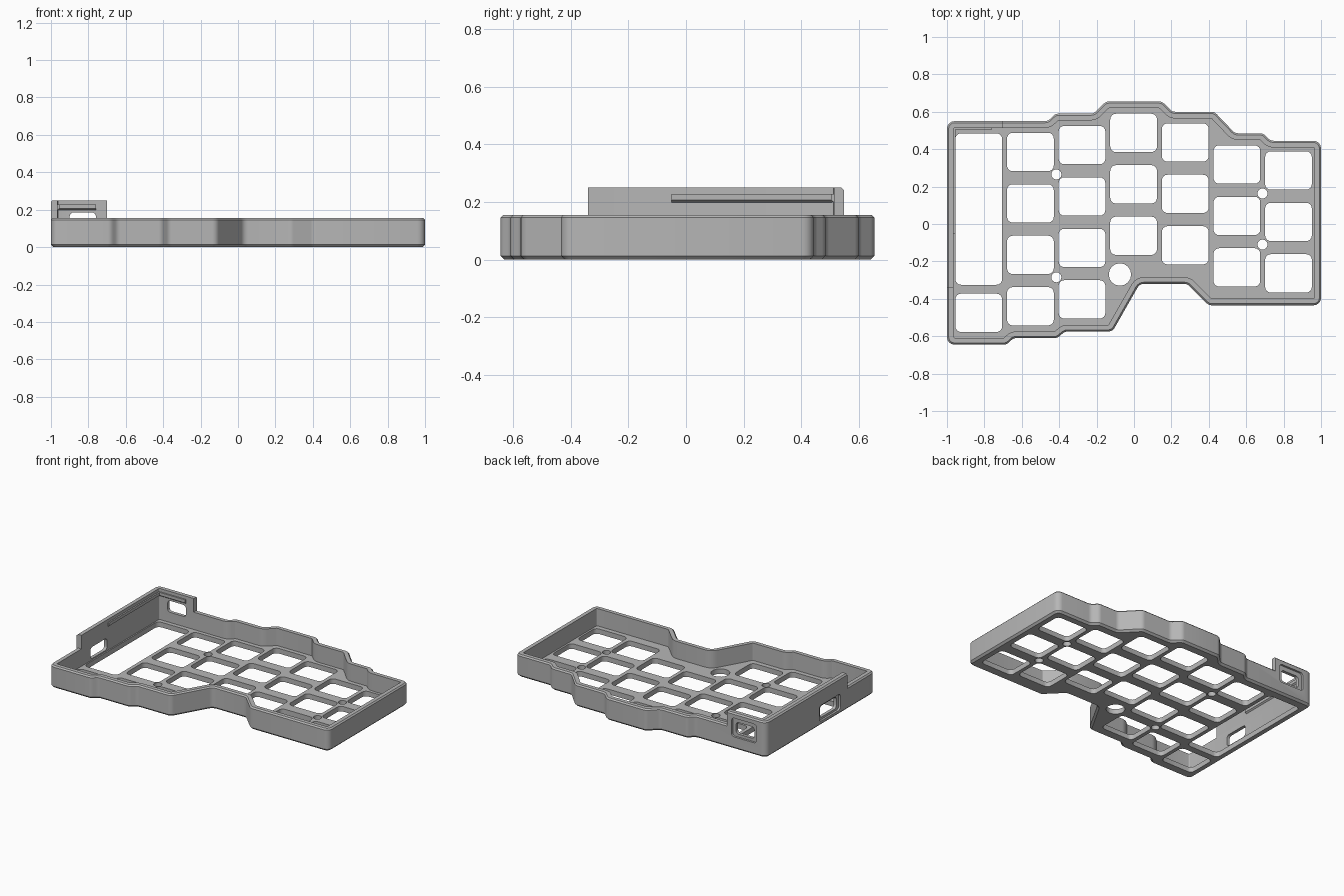
import bpy, bmesh, math
from mathutils import Vector

if "Cube" in bpy.data.objects:
    bpy.data.objects.remove(bpy.data.objects["Cube"])

grey = bpy.data.materials.new("case_grey")
grey.use_nodes = True
GREY = (0.47, 0.47, 0.47, 1)
grey.diffuse_color = GREY
grey.node_tree.nodes["Principled BSDF"].inputs["Base Color"].default_value = GREY

# Case outline, counter-clockwise from the front corner of the tall side
OUTLINE = [Vector(p) for p in [
    (-1, -.645), (-.68, -.645), (-.645, -.61), (-.41, -.61), (-.37, -.575),
    (-.115, -.575), (.03, -.32), (.285, -.32), (.4, -.435), (1, -.435),
    (1, .445), (.73, .445), (.69, .485), (.54, .485), (.43, .6), (.205, .6),
    (.15, .655), (-.15, .655), (-.215, .59), (-.42, .59), (-.46, .55), (-1, .55)]]
WALL, RIM, TOP, FLOOR = .036, .155, .25, .035


def rounded(points, radius, inset=0, steps=4):
    """Inset a polygon and round its corners, always with the same point count."""
    n, sharp, ring = len(points), [], []
    for i, p in enumerate(points):
        a = (p - points[i - 1]).normalized()
        b = (points[(i + 1) % n] - p).normalized()
        na, nb = Vector((-a.y, a.x)), Vector((-b.y, b.x))
        sharp.append((p + (na + nb) * inset / (1 + na.dot(nb)), a, b))
    for p, a, b in sharp:
        turn = a.x * b.y - a.y * b.x
        r = max(radius - inset, .006) if turn > 0 else radius + inset
        angle = math.acos(max(-1, min(1, a.dot(b))))
        t = r * math.tan(angle / 2)
        normal = Vector((-a.y, a.x)) * (1 if turn > 0 else -1)
        start = p - a * t
        for k in range(steps + 1):
            f = angle * k / steps
            ring.append(start + a * r * math.sin(f) + normal * r * (1 - math.cos(f)))
    return ring


def loft(name, rings, closed=False):
    """Skin a list of 3D rings; cap the ends, or join last to first."""
    bm = bmesh.new()
    loops = [[bm.verts.new(p) for p in ring] for ring in rings]
    pairs = list(zip(loops, loops[1:]))
    if closed:
        pairs.append((loops[-1], loops[0]))
    else:
        bm.faces.new(loops[0][::-1])
        bm.faces.new(loops[-1])
    for low, high in pairs:
        for i in range(len(low)):
            j = (i + 1) % len(low)
            bm.faces.new((low[i], low[j], high[j], high[i]))
    bmesh.ops.recalc_face_normals(bm, faces=bm.faces)
    mesh = bpy.data.meshes.new(name)
    bm.to_mesh(mesh)
    bm.free()
    obj = bpy.data.objects.new(name, mesh)
    bpy.context.collection.objects.link(obj)
    mesh.materials.append(grey)
    return obj


def outline_loft(name, levels, closed=False):
    return loft(name, [[(p.x, p.y, z) for p in rounded(OUTLINE, .04, inset)]
                       for inset, z in levels], closed)


def prism(center, size, radius, axis, start, end):
    """Rounded rectangle extruded along an axis, used as a cutter."""
    u, v = center
    w, h = size[0] / 2, size[1] / 2
    ring = rounded([Vector(c) for c in
                    [(u - w, v - h), (u + w, v - h), (u + w, v + h), (u - w, v + h)]], radius)
    place = {"x": lambda p, d: (d, p.x, p.y),
             "y": lambda p, d: (p.x, d, p.y),
             "z": lambda p, d: (p.x, p.y, d)}[axis]
    obj = loft("cutter", [[place(p, d) for p in ring] for d in (start, end)])
    obj.hide_render = True
    return obj


def carve(obj, cutters, operation="DIFFERENCE"):
    """Apply booleans to an object and discard the cutters."""
    for c in cutters:
        mod = obj.modifiers.new("carve", "BOOLEAN")
        mod.object, mod.operation, mod.solver = c, operation, "EXACT"
    graph = bpy.context.evaluated_depsgraph_get()
    baked = bpy.data.meshes.new_from_object(obj.evaluated_get(graph))
    obj.modifiers.clear()
    obj.data = baked
    for c in cutters:
        bpy.data.objects.remove(c)


def port_cutters():
    """Connector windows with a shallow outer recess, back and right side."""
    return [prism((-.83, .145), (.14, .08), .02, "y", .45, .6),
            prism((-.83, .15), (.19, .13), .02, "y", .536, .6),
            prism((-.15, .085), (.18, .08), .02, "x", -1.1, -.93),
            prism((-.15, .085), (.23, .11), .02, "x", -1.1, -.986)]


# Tray: bevelled outer wall, rim and floor plate
tray = outline_loft("case_tray", [(.013, 0), (0, .013), (0, RIM - .009), (.009, RIM),
                                  (WALL, RIM), (WALL, FLOOR)])

# Key openings: column centre of the back row and number of rows
PITCH, KEY = .276, (.25, .205)
cutters = [prism((-.83, .08), (.25, .81), .03, "z", -.1, .1),
           prism((-.83, -.475), KEY, .03, "z", -.1, .1)]
columns = [(.385, 4), (.422, 4), (.487, 3), (.436, 3), (.318, 3), (.286, 3)]
for i, (back, rows) in enumerate(columns):
    x = -.83 + PITCH * (i + 1)
    for row in range(rows):
        cutters.append(prism((x, back - .275 * row), KEY, .03, "z", -.1, .1))

# Screw holes and the larger round opening
for x, y, r in [(-.415, .265, .027), (-.415, -.285, .027), (.687, .163, .027),
                (.687, -.11, .027), (-.075, -.27, .06)]:
    cutters.append(prism((x, y), (2 * r, 2 * r), r * .999, "z", -.1, .1))
carve(tray, cutters + port_cutters())

# Raised walls around the controller bay, trimmed from a taller rim
base = RIM - .012
regions = [("raised_back_wall", prism((-.95, .1), (.5, .4), .02, "y", .5, .7)),
           ("raised_side_wall", prism((.16, .1), (1, .4), .02, "x", -1.1, -.955))]
parts = [tray]
for name, region in regions:
    wall = outline_loft(name, [(0, base), (0, TOP - .009), (.009, TOP),
                               (WALL, TOP), (WALL, base)], closed=True)
    carve(wall, [region], "INTERSECT")
    carve(wall, port_cutters())
    parts.append(wall)

# Lid ridges along the inside of the raised walls, with a sloped underside
profile = [(-.004, .196), (.01, .207), (.01, .228), (-.004, .228)]
inner_x, inner_y = -1 + WALL, .55 - WALL
parts.append(loft("side_lid_ridge", [[(inner_x + d, y, z) for d, z in profile]
                                     for y in (-.05, inner_y)]))
parts.append(loft("back_lid_ridge", [[(x, inner_y - d, z) for d, z in profile]
                                     for x in (inner_x, -.76)]))

# Smooth the rounded corners and keep the edges crisp
bpy.ops.object.select_all(action="DESELECT")
for part in parts:
    part.select_set(True)
bpy.context.view_layer.objects.active = tray
bpy.ops.object.shade_smooth_by_angle(angle=math.radians(25))
